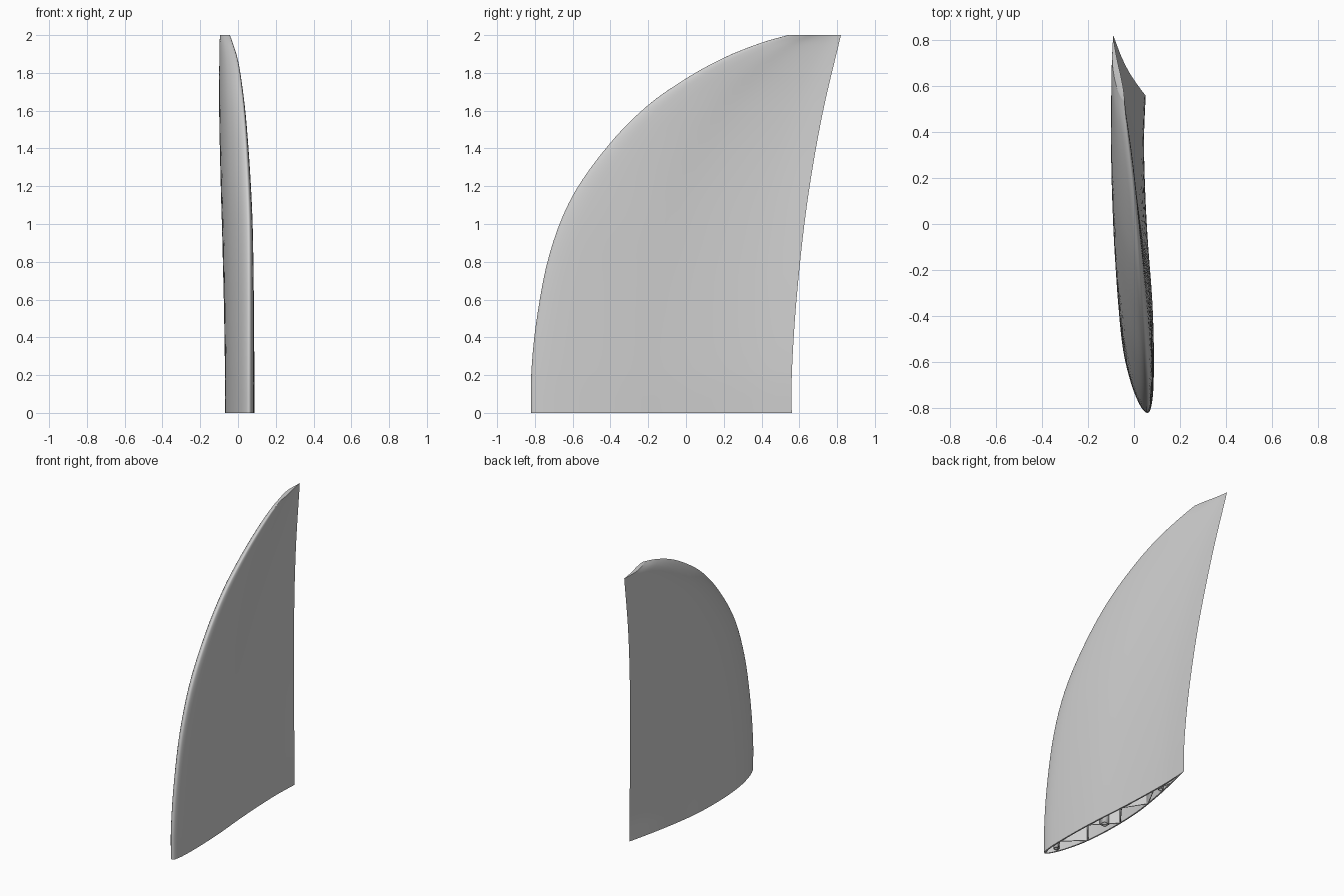
import bpy
import bmesh
import math

cube = bpy.data.objects.get("Cube")
if cube:
    bpy.data.objects.remove(cube, do_unlink=True)

grey = bpy.data.materials.new("light_grey")
grey.use_nodes = True
grey.diffuse_color = (0.62, 0.62, 0.62, 1)
grey.node_tree.nodes["Principled BSDF"].inputs["Base Color"].default_value = (0.62, 0.62, 0.62, 1)

# Planform and twist by height, as (z, value) pairs
LEAD_Y = [(0, -.82), (.2, -.82), (.5, -.79), (.85, -.72), (1.15, -.6), (1.43, -.4),
          (1.63, -.2), (1.77, 0), (1.88, .2), (1.96, .4), (2, .54)]
TRAIL_Y = [(0, .56), (.2, .56), (.6, .585), (1.1, .64), (1.57, .72), (2, .82)]
LEAD_X = [(0, .058), (.9, .058), (1.2, .05), (1.55, .03), (1.75, .01), (1.88, -.01), (2, -.045)]
TRAIL_X = [(0, .05), (.2, .05), (.6, .03), (1, 0), (1.5, -.045), (2, -.09)]

# Foil sides, offset from the chord by square root of the chord fraction
FLAT_SIDE = [(0, 0), (.08, .008), (.2, .016), (.3, .02), (.45, .0215), (.6, .017),
             (.75, .003), (.85, -.004), (.933, -.006), (1, 0)]
BULGED_SIDE = [(0, 0), (.08, -.011), (.2, -.031), (.3, -.05), (.45, -.076), (.6, -.089),
               (.75, -.084), (.85, -.061), (.933, -.031), (1, 0)]


def curve(table, u):
    """Smooth interpolation through a table of pairs."""
    last = len(table) - 1
    i = 0
    while i < last - 1 and u > table[i + 1][0]:
        i += 1

    def slope(k):
        a, b = table[max(k - 1, 0)], table[min(k + 1, last)]
        return (b[1] - a[1]) / (b[0] - a[0])

    (x0, y0), (x1, y1) = table[i], table[i + 1]
    h = x1 - x0
    t = (u - x0) / h
    return (y0 * (1 + 2 * t) * (1 - t) ** 2 + h * slope(i) * t * (1 - t) ** 2
            + y1 * t * t * (3 - 2 * t) + h * slope(i + 1) * t * t * (t - 1))


def foil_point(t, z, side, inset=0.0):
    """Point on a foil side (1 flat, -1 bulged, 0 middle) at chord fraction t."""
    y0, y1 = curve(LEAD_Y, z), curve(TRAIL_Y, z)
    x0, x1 = curve(LEAD_X, z), curve(TRAIL_X, z)
    chord = y1 - y0
    s = math.sqrt(t)
    high, low = curve(FLAT_SIDE, s) * chord, curve(BULGED_SIDE, s) * chord
    half = (high - low) / 2
    off = (high + low) / 2 + side * (half - min(inset, half * .6))
    return (x0 + (x1 - x0) * t + off, y0 + chord * t, z)


def heights(top, count):
    """Levels that crowd together towards the top of the fin."""
    return [top * math.sin(math.pi / 2 * i / count) for i in range(count + 1)]


def make_object(name, rings, cap_start=False, cap_end=False, thickness=0):
    """Loft closed rings into one object."""
    bm = bmesh.new()
    loops = [[bm.verts.new(p) for p in ring] for ring in rings]
    n = len(rings[0])
    for a, b in zip(loops, loops[1:]):
        for i in range(n):
            j = (i + 1) % n
            bm.faces.new((a[i], a[j], b[j], b[i]))
    if cap_start:
        bm.faces.new(loops[0][::-1])
    if cap_end:
        bm.faces.new(loops[-1])
    bmesh.ops.recalc_face_normals(bm, faces=bm.faces)
    mesh = bpy.data.meshes.new(name)
    bm.to_mesh(mesh)
    bm.free()
    mesh.materials.append(grey)
    obj = bpy.data.objects.new(name, mesh)
    bpy.context.collection.objects.link(obj)
    if thickness:
        wall = obj.modifiers.new("wall", "SOLIDIFY")
        wall.thickness = thickness
    bpy.ops.object.select_all(action="DESELECT")
    obj.select_set(True)
    bpy.context.view_layer.objects.active = obj
    bpy.ops.object.shade_smooth_by_angle(angle=math.radians(50))
    return obj


# Fin skin: inner wall down to the open base, round the rim, and up the outside
STEPS = 32


def foil_ring(z, inset=0.0, t0=0.0, t1=1.0):
    ts = [t0 + (t1 - t0) * (i / STEPS) ** 2 for i in range(STEPS + 1)]
    return ([foil_point(t, z, 1, inset) for t in ts]
            + [foil_point(t, z, -1, inset) for t in ts[-2:0:-1]])


inner = [foil_ring(z, .01, .008, .98) for z in reversed(heights(1.97, 30))]
outer = [foil_ring(z) for z in heights(2, 40)]
make_object("fin_skin", inner + outer, cap_start=True, cap_end=True)

# Zigzag webs between the two sides
WEBS = [.05, .13, .22, .33, .44, .55, .66, .77, .88]
for i, (ta, tb) in enumerate(zip(WEBS, WEBS[1:])):
    side = 1 if i % 2 else -1
    rings = []
    for z in heights(1.9, 16):
        a0 = foil_point(ta - .003, z, side, .005)
        a1 = foil_point(ta + .003, z, side, .005)
        b0 = foil_point(tb - .003, z, -side, .005)
        b1 = foil_point(tb + .003, z, -side, .005)
        rings.append([a0, a1, b1, b0])
    make_object(f"web_{i + 1}", rings, True, True)

# Hollow spars running up inside the fin
for name, t, radius, sides in (("front_spar", .07, .02, 16),
                               ("main_spar", .385, .035, 4),
                               ("rear_spar", .8, .018, 16)):
    rings = []
    for z in heights(1.2, 10):
        cx, cy, _ = foil_point(t, z, 0)
        r = radius * (1 - .3 * z)
        angles = [2 * math.pi * (k + .5) / sides for k in range(sides)]
        rings.append([(cx + r * math.cos(a), cy + r * math.sin(a), z) for a in angles])
    make_object(name, rings, thickness=.006)
